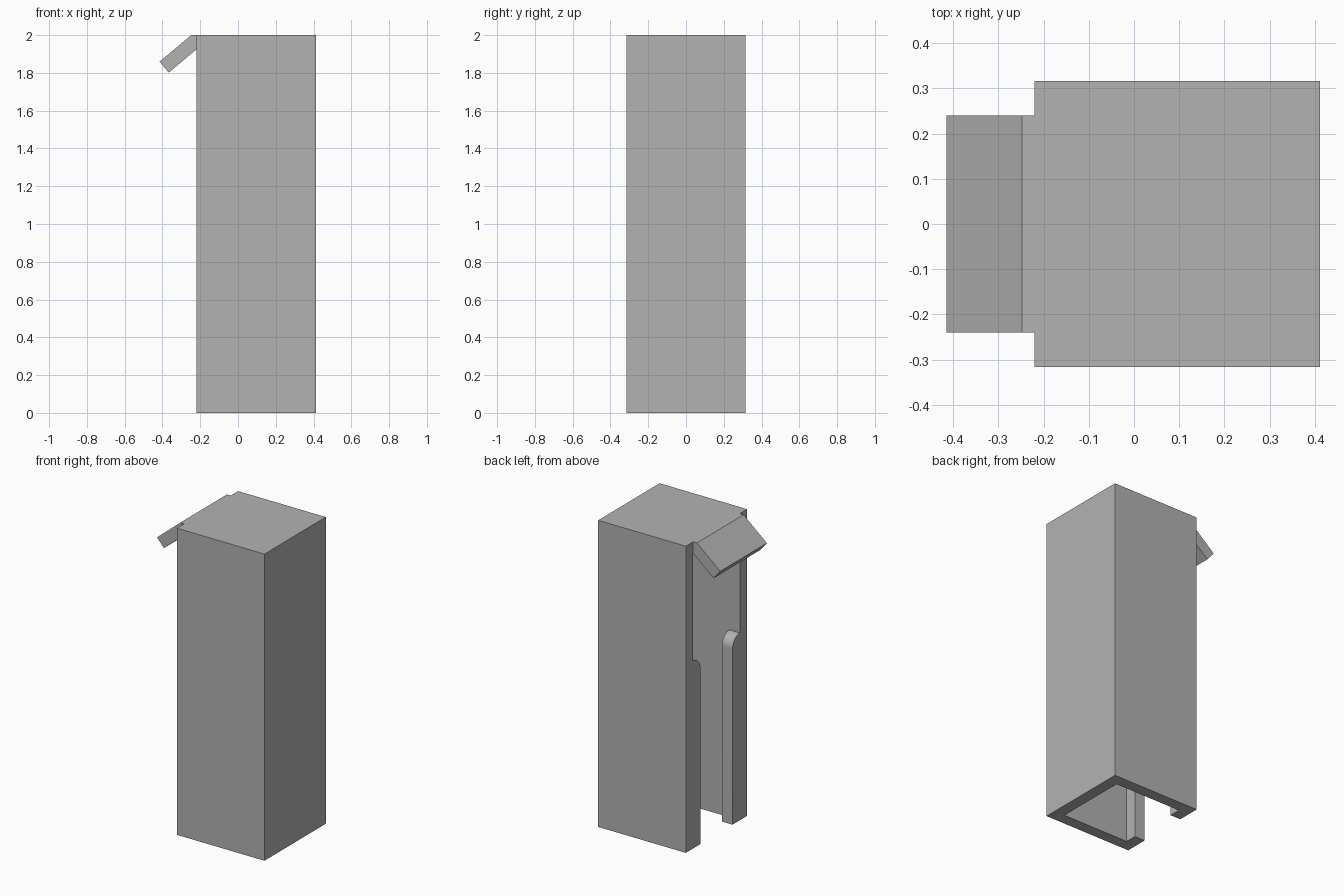
import bpy
import math
from mathutils import Vector

old = bpy.data.objects.get("Cube")
if old:
    bpy.data.objects.remove(old, do_unlink=True)

# Main dimensions
LEFT, RIGHT, HALF, TOP = -0.22, 0.412, 0.316, 2.0
WALL = 0.0755
OPEN = HALF - WALL          # half width of the wide upper opening
SLOT = OPEN - WALL          # half width of the narrow lower slot
SHOULDER = 1.222            # height where the slot widens

grey = bpy.data.materials.new("plain grey")
grey.use_nodes = True
tone = (0.448, 0.448, 0.448, 1)
grey.diffuse_color = tone
grey.node_tree.nodes["Principled BSDF"].inputs["Base Color"].default_value = tone


def prism(name, profile, offset):
    """Extrude a closed 3D outline along an offset vector."""
    n = len(profile)
    near = [Vector(p) for p in profile]
    far = [p + Vector(offset) for p in near]
    faces = [list(range(n))[::-1], list(range(n, 2 * n))]
    faces += [(i, (i + 1) % n, n + (i + 1) % n, n + i) for i in range(n)]
    mesh = bpy.data.meshes.new(name)
    mesh.from_pydata(near + far, [], faces)
    mesh.materials.append(grey)
    obj = bpy.data.objects.new(name, mesh)
    bpy.context.collection.objects.link(obj)
    # Make every face point outwards
    bpy.context.view_layer.objects.active = obj
    bpy.ops.object.select_all(action='DESELECT')
    obj.select_set(True)
    bpy.ops.object.mode_set(mode='EDIT')
    bpy.ops.mesh.select_all(action='SELECT')
    bpy.ops.mesh.normals_make_consistent(inside=False)
    bpy.ops.object.mode_set(mode='OBJECT')
    return obj


def block(name, x0, x1, half, z0, z1):
    outline = [(x0, -half, z0), (x1, -half, z0), (x1, half, z0), (x0, half, z0)]
    return prism(name, outline, (0, 0, z1 - z0))


def combine(target, tool, operation):
    mod = target.modifiers.new(operation.lower(), 'BOOLEAN')
    mod.operation, mod.solver, mod.object = operation, 'EXACT', tool
    bpy.context.view_layer.objects.active = target
    bpy.ops.object.modifier_apply(modifier=mod.name)
    bpy.data.objects.remove(tool, do_unlink=True)


# Square housing, hollow and open at the bottom
housing = block("housing", LEFT, RIGHT, HALF, 0, TOP)
combine(housing, block("cavity_cutter", LEFT + WALL, RIGHT - WALL, OPEN,
                       -0.1, TOP - WALL), 'DIFFERENCE')

# Side slot: narrow below, wide above, with rounded shoulders on the lips
steps = 12
half_outline = [(SLOT, -0.1)]
for i in range(steps + 1):
    a = math.pi / 2 * i / steps
    half_outline.append((OPEN - WALL * math.cos(a),
                         SHOULDER - WALL + WALL * math.sin(a)))
half_outline.append((OPEN, TOP - WALL))
outline = half_outline + [(-y, z) for y, z in reversed(half_outline)]
combine(housing, prism("slot_cutter", [(LEFT - 0.1, y, z) for y, z in outline],
                       (0.1 + WALL * 1.5, 0, 0)), 'DIFFERENCE')

# Bent flap continuing the top plate over the slot
angle = math.radians(40)
bend = LEFT - WALL * math.tan(angle / 2)
tip = (bend - 0.219 * math.cos(angle), TOP - 0.219 * math.sin(angle))
under = (tip[0] + WALL * math.sin(angle), tip[1] - WALL * math.cos(angle))
side = [(LEFT, TOP), (bend, TOP), tip, under, (LEFT, TOP - WALL)]
flap = prism("flap", [(x, -OPEN, z) for x, z in side], (0, 2 * OPEN, 0))
combine(housing, flap, 'UNION')

# Smooth only the rounded shoulders
bpy.ops.object.select_all(action='DESELECT')
housing.select_set(True)
bpy.context.view_layer.objects.active = housing
bpy.ops.object.shade_smooth_by_angle(angle=math.radians(25))
